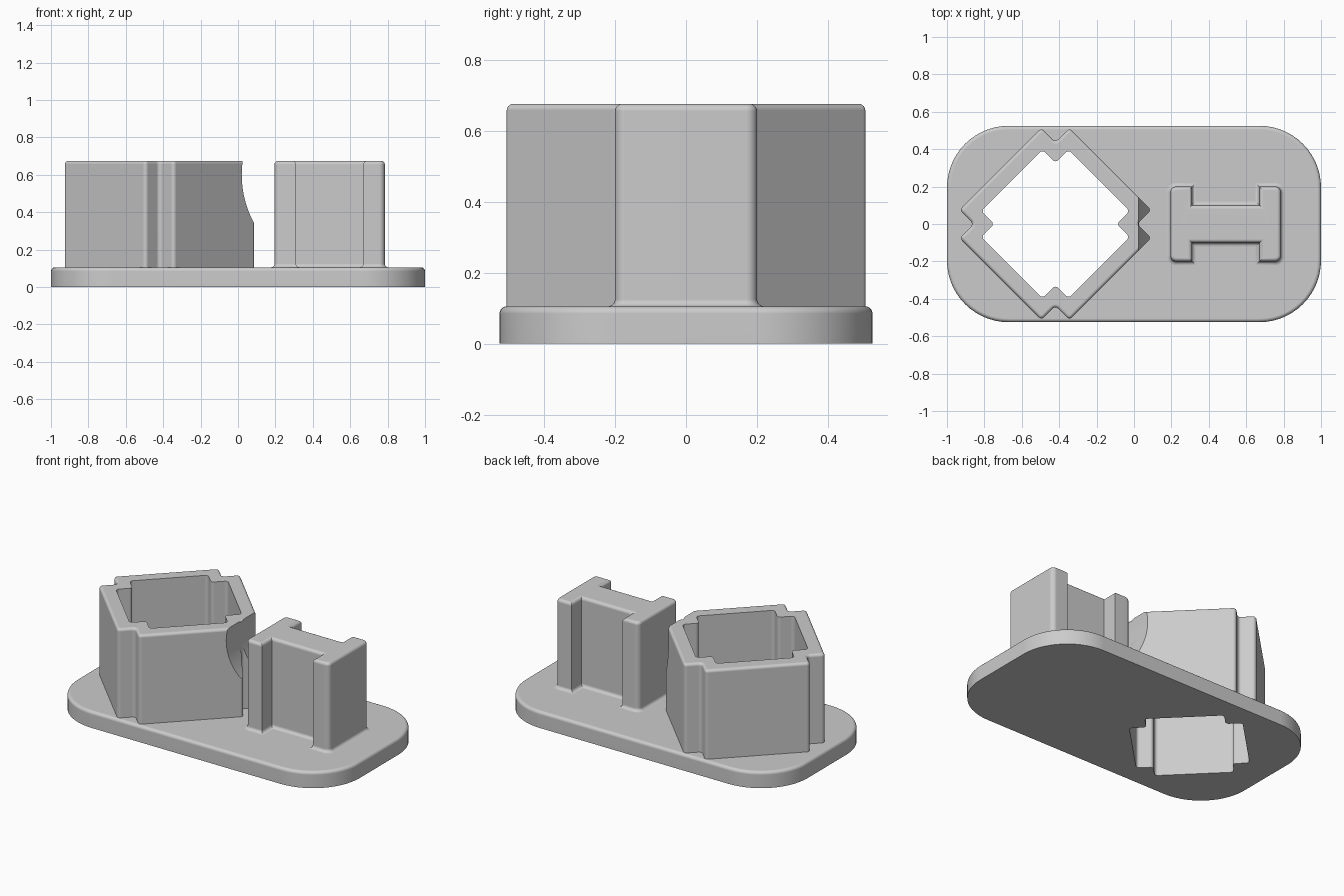
import bpy, bmesh
from math import sin, cos, tan, pi
from mathutils import Vector, Matrix

cube = bpy.data.objects.get("Cube")
if cube:
    bpy.data.objects.remove(cube, do_unlink=True)

grey = bpy.data.materials.new("plain grey")
grey.use_nodes = True
colour = (0.6, 0.6, 0.6, 1)
grey.diffuse_color = colour
grey.node_tree.nodes["Principled BSDF"].inputs["Base Color"].default_value = colour


def rounded(corners, steps=6):
    """Outline with each (x, y, radius) corner replaced by an arc."""
    out = []
    for i, (x, y, r) in enumerate(corners):
        p = Vector((x, y))
        if not r:
            out.append(p)
            continue
        u = (Vector(corners[i - 1][:2]) - p).normalized()
        v = (Vector(corners[(i + 1) % len(corners)][:2]) - p).normalized()
        half = u.angle(v) / 2
        centre = p + (u + v).normalized() * (r / sin(half))
        a = (p + u * (r / tan(half)) - centre).normalized()
        b = (p + v * (r / tan(half)) - centre).normalized()
        out += [centre + a.slerp(b, k / steps) * r for k in range(steps + 1)]
    return out


def offset(outline, d):
    """Move a counter-clockwise outline outwards by d."""
    out = []
    for i, p in enumerate(outline):
        e, f = p - outline[i - 1], outline[(i + 1) % len(outline)] - p
        m, n = (Vector((w.y, -w.x)).normalized() for w in (e, f))
        out.append(p + (m + n) * d / (1 + m.dot(n)))
    return out


def add_object(name, bm):
    bmesh.ops.recalc_face_normals(bm, faces=bm.faces)
    mesh = bpy.data.meshes.new(name)
    bm.to_mesh(mesh)
    bm.free()
    mesh.materials.append(grey)
    obj = bpy.data.objects.new(name, mesh)
    bpy.context.collection.objects.link(obj)
    return obj


def loft(name, outline, layers):
    """Solid through copies of the outline at (height, offset) layers."""
    bm = bmesh.new()
    rings = [[bm.verts.new((p.x, p.y, z)) for p in offset(outline, d)] for z, d in layers]
    for low, high in zip(rings, rings[1:]):
        for i in range(len(low)):
            bm.faces.new((low[i - 1], low[i], high[i], high[i - 1]))
    bm.faces.new(rings[0][::-1])
    bm.faces.new(rings[-1])
    return add_object(name, bm)


def round_top(z, r, steps=5):
    angles = [k * pi / 2 / steps for k in range(steps + 1)]
    return [(z - r + r * sin(a), r * cos(a) - r) for a in angles]


def cut(obj, cutter):
    mod = obj.modifiers.new("cut", "BOOLEAN")
    mod.operation, mod.solver, mod.object = "DIFFERENCE", "EXACT", cutter
    bpy.context.view_layer.objects.active = obj
    bpy.ops.object.modifier_apply(modifier=mod.name)


def notched_diamond(tip, half, r):
    """Diamond whose four corners are replaced by a V notch between two tips."""
    corners = []
    for k in range(4):
        turn = Matrix.Rotation(k * pi / 2, 2)
        for p in ((tip, -half), (tip - half, 0), (tip, half)):
            q = turn @ Vector(p)
            corners.append((q.x - 0.42, q.y, r))
    return rounded(corners)


BASE_TOP, TOP = 0.105, 0.675

# base plate
plate = rounded([(-1, -0.525, 0.33), (1, -0.525, 0.33),
                 (1, 0.525, 0.33), (-1, 0.525, 0.33)], 14)
base = loft("base_plate", plate, [(0, 0)] + round_top(BASE_TOP, 0.02))

# notched socket wall
socket = loft("socket_wall", notched_diamond(0.513, 0.075, 0.02),
              [(BASE_TOP - 0.005, 0)] + round_top(TOP, 0.018))

# through hole
hole = loft("hole_cutter", notched_diamond(0.397, 0.07, 0.02), [(-0.2, 0), (1, 0)])

# curved clearance on the socket side
bm = bmesh.new()
bmesh.ops.create_cone(bm, cap_ends=True, segments=96, radius1=0.54, radius2=0.54, depth=1,
                      matrix=Matrix.Translation((0.56, 0, 0.6)) @ Matrix.Rotation(pi / 2, 4, "X"))
clearance = add_object("clearance_cutter", bm)

cut(base, hole)
cut(socket, hole)
cut(socket, clearance)
for helper in (hole, clearance):
    bpy.data.objects.remove(helper, do_unlink=True)

# H-shaped post, flared at its foot
quarter = [(0.295, 0.2, 0.03), (0.18, 0.2, 0), (0.18, 0.1, 0)]
right = [(x, -y, r) for x, y, r in quarter[::-1]] + quarter
post_outline = rounded([(x + 0.49, y, r) for x, y, r in right]
                       + [(0.49 - x, -y, r) for x, y, r in right])
foot = [(BASE_TOP + 0.02 * (1 - cos(a)), 0.02 * (1 - sin(a)))
        for a in (k * pi / 10 for k in range(6))]
post = loft("h_post", post_outline, foot + round_top(TOP, 0.02))

# shading
bpy.ops.object.select_all(action="DESELECT")
for obj in (base, socket, post):
    obj.select_set(True)
    bpy.context.view_layer.objects.active = obj
bpy.ops.object.shade_smooth_by_angle()
for obj in (base, socket, post):
    obj.modifiers.new("flat_caps", "WEIGHTED_NORMAL").keep_sharp = True
